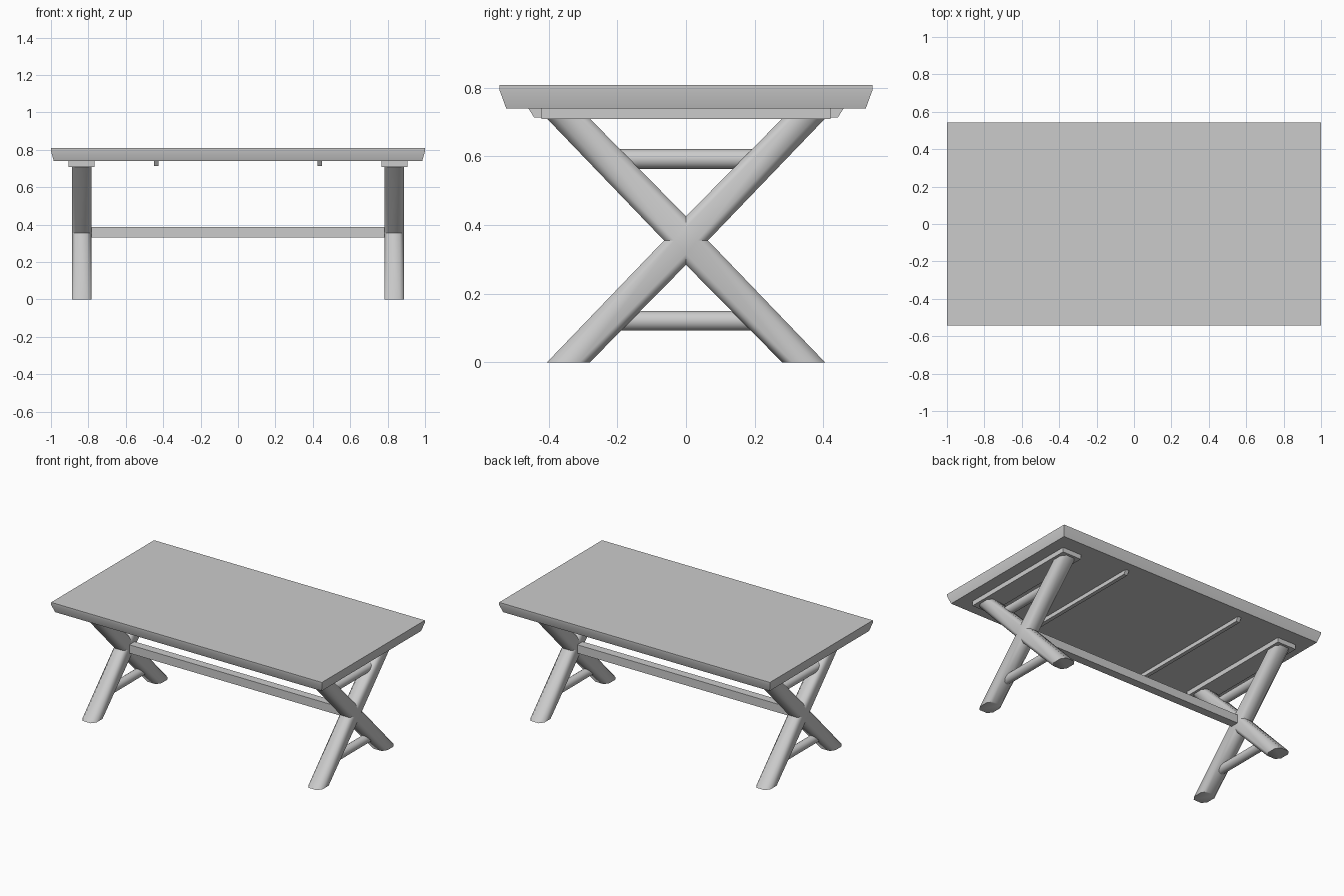
import bpy, bmesh, math

if "Cube" in bpy.data.objects:
    bpy.data.objects.remove(bpy.data.objects["Cube"])

wood = bpy.data.materials.new("plain grey")
wood.diffuse_color = (0.6, 0.6, 0.6, 1)
wood.use_nodes = True
wood.node_tree.nodes["Principled BSDF"].inputs["Base Color"].default_value = wood.diffuse_color


def finish(bm, name, angle):
    bmesh.ops.recalc_face_normals(bm, faces=bm.faces[:])
    me = bpy.data.meshes.new(name)
    bm.to_mesh(me)
    bm.free()
    me.materials.append(wood)
    ob = bpy.data.objects.new(name, me)
    bpy.context.collection.objects.link(ob)
    bpy.ops.object.select_all(action='DESELECT')
    ob.select_set(True)
    bpy.context.view_layer.objects.active = ob
    bpy.ops.object.shade_smooth_by_angle(angle=math.radians(angle))
    return ob


def stack(name, levels, x=0, angle=30):
    """Closed solid from rectangles (half x, half y, z), bottom to top."""
    bm = bmesh.new()
    rings = [[bm.verts.new((x + sx * hx, sy * hy, z))
              for sx, sy in ((-1, -1), (1, -1), (1, 1), (-1, 1))]
             for hx, hy, z in levels]
    for a, b in zip(rings, rings[1:]):
        for i in range(4):
            j = (i + 1) % 4
            bm.faces.new((a[i], a[j], b[j], b[i]))
    bm.faces.new(rings[0][::-1])
    bm.faces.new(rings[-1])
    return finish(bm, name, angle)


def x_leg(name, x):
    """X-shaped trestle: centre diamond plus four arms, chamfered edges."""
    bm = bmesh.new()
    x0 = x - 0.052
    V = lambda y, z: bm.verts.new((x0, y, z))
    side = {1: V(0.064, 0.355), -1: V(-0.064, 0.355)}
    mid = {1: V(0, 0.425), -1: V(0, 0.284)}
    bm.faces.new((side[1], mid[1], side[-1], mid[-1]))
    for s in (1, -1):
        for t, z in ((1, 0.71), (-1, 0.0)):
            bm.faces.new((side[s], V(s * 0.405, z), V(s * 0.28, z), mid[t]))
    ext = bmesh.ops.extrude_face_region(bm, geom=bm.faces[:])
    for v in ext["geom"]:
        if isinstance(v, bmesh.types.BMVert):
            v.co.x += 0.104
    bmesh.ops.recalc_face_normals(bm, faces=bm.faces[:])
    # chamfer the long edges, leaving the cut ends square
    edges = []
    for e in bm.edges:
        a, b = (v.co for v in e.verts)
        rim = len(e.link_faces) == 2 and e.calc_face_angle() > 1
        if rim and abs(a.x - b.x) < 1e-4 and abs(a.z - b.z) > 0.01:
            edges.append(e)
    bmesh.ops.bevel(bm, geom=edges, offset=0.022, segments=1,
                    affect='EDGES', clamp_overlap=True)
    return finish(bm, name, 50)


def rung(name, x, z):
    """Rounded bar running across the trestle, ends inside the legs."""
    half = abs(z - 0.355) * 0.96 + 0.0
    bm = bmesh.new()
    n, r = 16, 0.029
    rings = [[bm.verts.new((x + r * math.cos(2 * math.pi * i / n), y,
                            z + r * math.sin(2 * math.pi * i / n)))
              for i in range(n)] for y in (-half, half)]
    for i in range(n):
        j = (i + 1) % n
        bm.faces.new((rings[0][i], rings[0][j], rings[1][j], rings[1][i]))
    bm.faces.new(rings[0])
    bm.faces.new(rings[1][::-1])
    return finish(bm, name, 40)


# table top with undercut rim
stack("table_top", [(0.985, 0.524, 0.74), (1.0, 0.543, 0.792),
                    (1.0, 0.543, 0.808)])

# trestles, rungs, bearers and underside battens on both ends
for s, tag in ((-1, "left"), (1, "right")):
    x_leg(tag + "_trestle", s * 0.835)
    rung(tag + "_upper_rung", s * 0.835, 0.592)
    rung(tag + "_lower_rung", s * 0.835, 0.121)
    stack(tag + "_bearer", [(0.069, 0.421, 0.709), (0.069, 0.421, 0.741)],
          s * 0.837)
    stack(tag + "_batten", [(0.013, 0.443, 0.714), (0.013, 0.46, 0.741)],
          s * 0.437)

# long stretcher joining the trestles
stack("stretcher", [(0.80, 0.028, 0.33), (0.80, 0.028, 0.386)])
